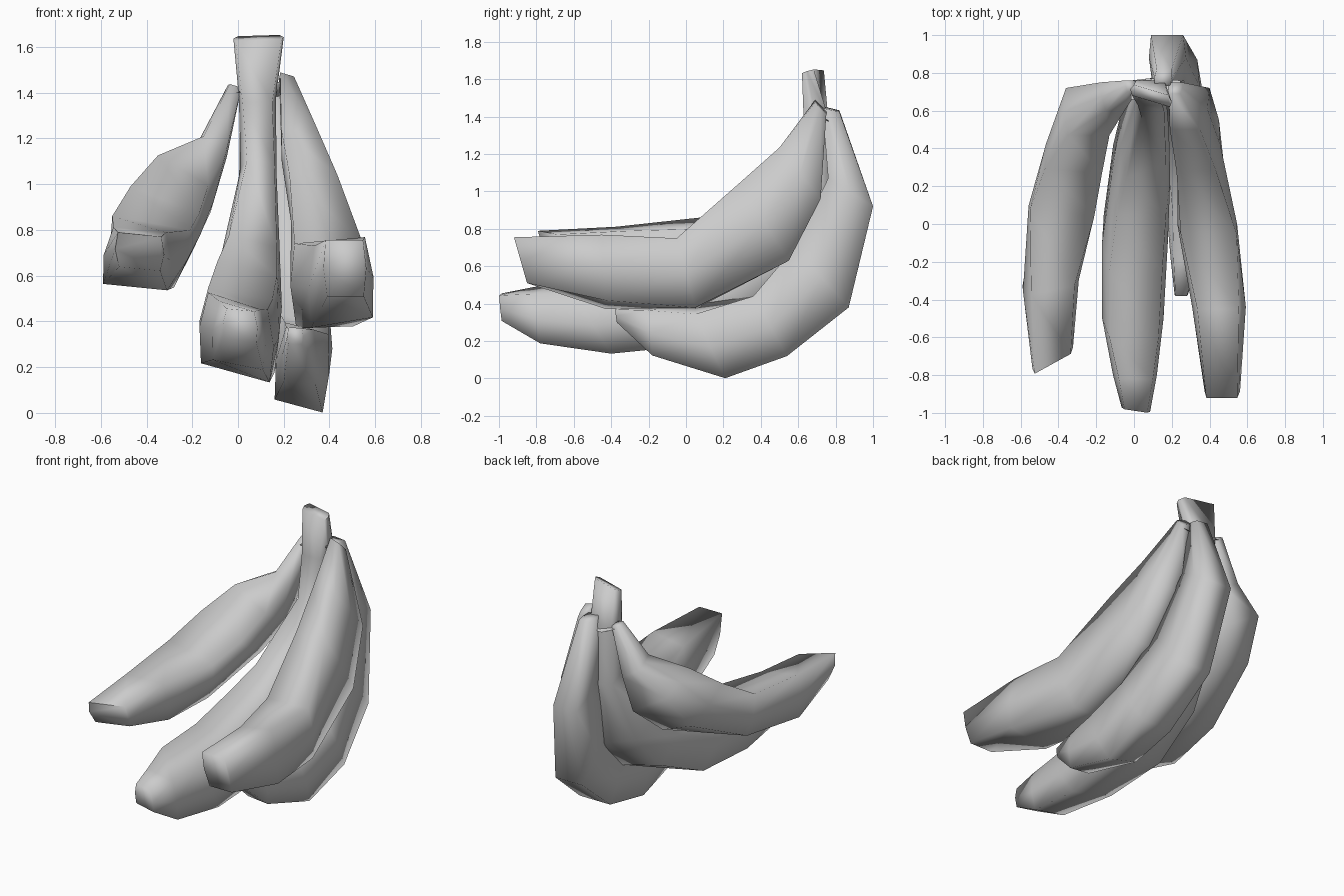
import bpy, bmesh, math
from mathutils import Vector

skin = bpy.data.materials.new("plain_grey")
skin.diffuse_color = (0.6, 0.6, 0.6, 1)


def fruit(name, rings):
    """Loft six-sided rings: inner point, outer point, inner and outer
    half width, y slope and z slope of the width direction."""
    bm = bmesh.new()
    loops = []
    for inner, outer, wi, wo, sy, sz in rings:
        a, b = Vector(inner), Vector(outer)
        mid, axis = (a + b) / 2, (a - b) / 2
        side = Vector((1, sy, sz))
        wm = 0.58 * (wi + wo)
        section = [(-wi, 1), (wi, 1), (wm, 0), (wo, -1), (-wo, -1), (-wm, 0)]
        loops.append([bm.verts.new(mid + side * u + axis * v) for u, v in section])
    for p, q in zip(loops, loops[1:]):
        for i in range(6):
            j = (i + 1) % 6
            bm.faces.new((p[i], p[j], q[j], q[i]))
    bm.faces.new(loops[0])
    bm.faces.new(loops[-1])
    bmesh.ops.recalc_face_normals(bm, faces=bm.faces)
    me = bpy.data.meshes.new(name)
    bm.to_mesh(me)
    bm.free()
    me.materials.append(skin)
    ob = bpy.data.objects.new(name, me)
    bpy.context.collection.objects.link(ob)
    bpy.ops.object.select_all(action='DESELECT')
    ob.select_set(True)
    bpy.context.view_layer.objects.active = ob
    bpy.ops.object.shade_smooth_by_angle(angle=math.radians(100))


# Left fruit, rolled outward
fruit("left_banana", [
    ((-0.01, 0.70, 1.43), (-0.02, 0.76, 1.42), 0.025, 0.025, 0, -0.3),
    ((-0.10, 0.60, 1.18), (-0.12, 0.75, 1.13), 0.05, 0.055, 0, -0.6),
    ((-0.24, 0.47, 1.06), (-0.24, 0.72, 0.95), 0.11, 0.12, 0, -0.6),
    ((-0.32, 0.28, 0.93), (-0.31, 0.54, 0.75), 0.15, 0.11, -0.1, -0.4),
    ((-0.38, 0.06, 0.83), (-0.40, 0.10, 0.57), 0.17, 0.12, -0.1, -0.18),
    ((-0.43, -0.35, 0.80), (-0.45, -0.30, 0.55), 0.115, 0.14, 0.2, -0.1),
    ((-0.43, -0.74, 0.78), (-0.43, -0.68, 0.63), 0.095, 0.09, 0.55, -0.1),
])

# Middle fruit, continuing up into the stem
fruit("middle_banana_and_stem", [
    ((0.09, 0.65, 1.63), (0.09, 0.71, 1.65), 0.10, 0.09, -0.3, 0.03),
    ((0.085, 0.63, 1.36), (0.085, 0.76, 1.40), 0.065, 0.075, 0, 0),
    ((0.10, 0.58, 1.10), (0.08, 0.77, 1.02), 0.06, 0.075, 0.3, -0.1),
    ((0.065, 0.28, 0.75), (0.05, 0.64, 0.60), 0.105, 0.115, 0.3, -0.25),
    ((0.04, 0.05, 0.63), (0.03, 0.42, 0.37), 0.13, 0.14, 0, -0.25),
    ((0.01, -0.25, 0.52), (0.00, 0.05, 0.21), 0.14, 0.16, 0, -0.2),
    ((0.00, -0.60, 0.49), (-0.012, -0.40, 0.175), 0.13, 0.15, 0, -0.28),
    ((0.01, -0.82, 0.47), (0.00, -0.78, 0.21), 0.09, 0.11, 0, -0.2),
    ((0.01, -0.99, 0.45), (0.01, -0.975, 0.315), 0.06, 0.07, -0.15, -0.1),
])

# Right fruit
fruit("right_banana", [
    ((0.215, 0.69, 1.48), (0.22, 0.75, 1.42), 0.03, 0.035, 0, -0.3),
    ((0.27, 0.50, 1.235), (0.31, 0.72, 0.96), 0.08, 0.09, 0, 0),
    ((0.33, 0.28, 1.04), (0.36, 0.55, 0.63), 0.105, 0.09, 0, 0),
    ((0.395, -0.05, 0.745), (0.38, 0.05, 0.375), 0.148, 0.125, 0, 0.03),
    ((0.445, -0.45, 0.75), (0.455, -0.43, 0.395), 0.11, 0.135, 0, 0.17),
    ((0.465, -0.92, 0.755), (0.47, -0.85, 0.51), 0.082, 0.08, 0, 0),
])

# Low rear fruit
fruit("rear_banana", [
    ((0.15, 0.73, 1.45), (0.16, 0.82, 1.43), 0.04, 0.04, 0, -0.1),
    ((0.18, 0.76, 1.07), (0.175, 1.00, 0.92), 0.085, 0.085, 0, 0),
    ((0.23, 0.58, 0.70), (0.24, 0.87, 0.38), 0.10, 0.095, 0, 0),
    ((0.29, 0.36, 0.44), (0.28, 0.54, 0.12), 0.11, 0.11, 0, 0),
    ((0.30, 0.05, 0.37), (0.265, 0.21, 0.03), 0.095, 0.105, 0, -0.27),
    ((0.27, -0.20, 0.37), (0.27, -0.18, 0.13), 0.06, 0.07, 0, -0.1),
    ((0.25, -0.38, 0.37), (0.25, -0.37, 0.30), 0.03, 0.03, 0, 0),
])

# Small crown joining the necks behind the stem
fruit("crown_joint", [
    ((0.00, 0.66, 1.40), (0.00, 0.76, 1.40), 0.015, 0.015, 0, 0),
    ((0.10, 0.66, 1.42), (0.10, 0.77, 1.36), 0.03, 0.03, 0, 0),
    ((0.22, 0.67, 1.45), (0.22, 0.76, 1.38), 0.025, 0.025, 0, 0),
])
